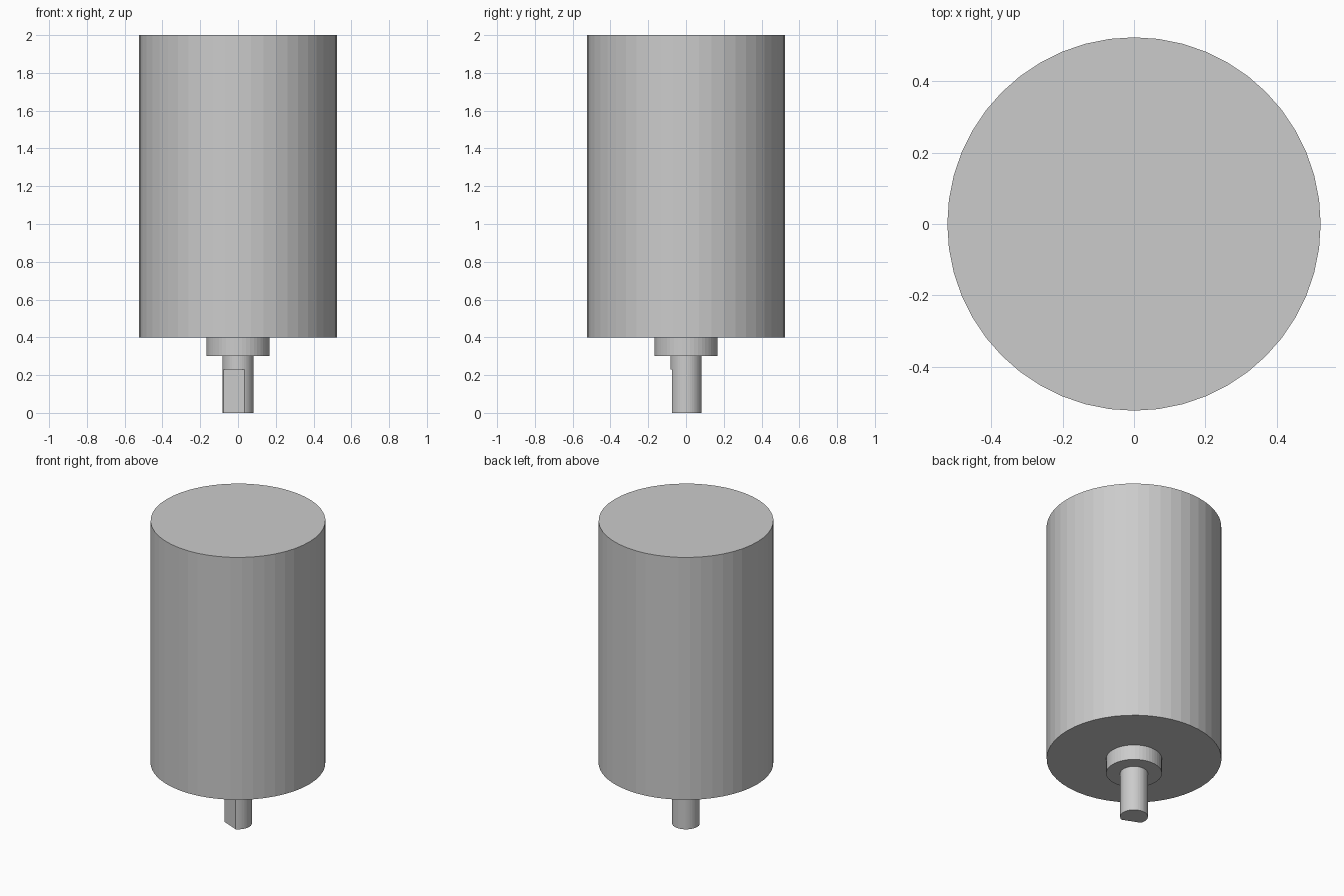
import bpy
from math import radians, cos, sin

cube = bpy.data.objects.get("Cube")
if cube:
    bpy.data.objects.remove(cube, do_unlink=True)

# Single grey finish
grey = bpy.data.materials.new("plain_grey")
grey.use_nodes = True
colour = (0.6, 0.6, 0.6, 1)
grey.diffuse_color = colour
grey.node_tree.nodes["Principled BSDF"].inputs["Base Color"].default_value = colour


def cylinder(name, radius, bottom, top, sides=48):
    bpy.ops.mesh.primitive_cylinder_add(
        vertices=sides, radius=radius, depth=top - bottom,
        location=(0, 0, (bottom + top) / 2))
    obj = bpy.context.object
    obj.name = name
    obj.data.materials.append(grey)
    return obj


# Motor body, mounting collar and drive shaft
cylinder("body", 0.523, 0.4, 2.0)
cylinder("collar", 0.167, 0.3, 0.4)
shaft = cylinder("shaft", 0.083, 0.0, 0.3)

# Flat milled into the lower end of the shaft
angle = radians(-112.5)
flat_distance, flat_top, size = 0.056, 0.23, 0.4
reach = flat_distance + size / 2
bpy.ops.mesh.primitive_cube_add(
    size=size, rotation=(0, 0, angle),
    location=(reach * cos(angle), reach * sin(angle), flat_top - size / 2))
cutter = bpy.context.object
cutter.name = "flat_cutter"
cutter.hide_render = True
cutter.data.materials.append(grey)

cut = shaft.modifiers.new("milled_flat", "BOOLEAN")
cut.operation = "DIFFERENCE"
cut.solver = "EXACT"
cut.object = cutter
bpy.ops.object.select_all(action="DESELECT")
shaft.select_set(True)
bpy.context.view_layer.objects.active = shaft
bpy.ops.object.modifier_apply(modifier=cut.name)
bpy.data.objects.remove(cutter, do_unlink=True)
